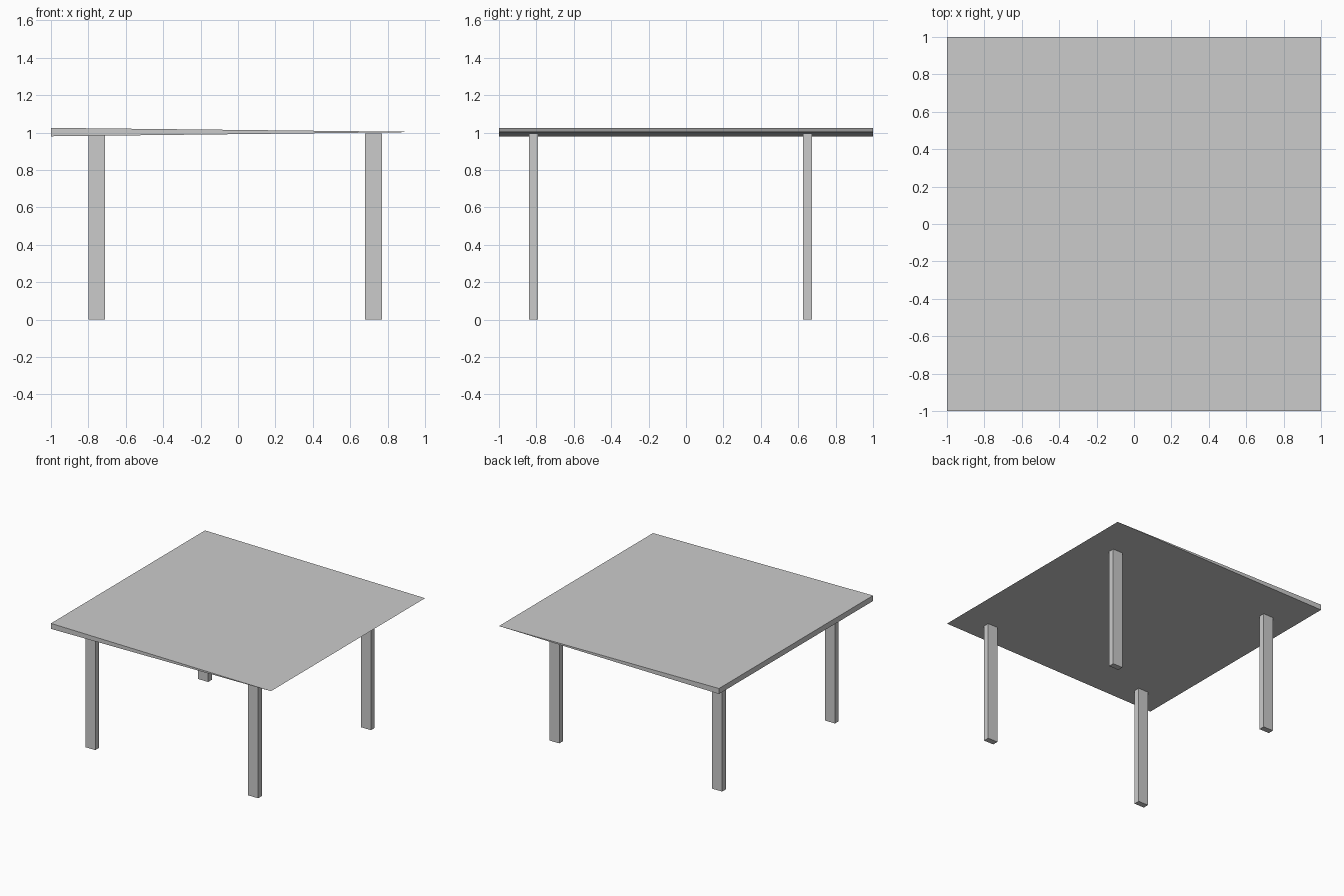
import bpy, bmesh

if "Cube" in bpy.data.objects:
    bpy.data.objects.remove(bpy.data.objects["Cube"])


def finish(name, bm):
    bmesh.ops.recalc_face_normals(bm, faces=bm.faces[:])
    mesh = bpy.data.meshes.new(name)
    bm.to_mesh(mesh)
    bm.free()
    obj = bpy.data.objects.new(name, mesh)
    bpy.context.collection.objects.link(obj)
    return obj


def prism(name, profile, y0, y1):
    """Extrude an (x, z) outline from y0 to y1."""
    bm = bmesh.new()
    face = bm.faces.new([bm.verts.new((x, y0, z)) for x, z in profile])
    ext = bmesh.ops.extrude_face_region(bm, geom=[face])
    verts = [g for g in ext["geom"] if isinstance(g, bmesh.types.BMVert)]
    bmesh.ops.translate(bm, verts=verts, vec=(0, y1 - y0, 0))
    return finish(name, bm)


# Wedge-shaped top: thick on the left, tapering to a sharp edge on the right
prism("table_top", [(-1, 0.98), (1, 1.003), (-1, 1.025)], -1, 1)

# Four rectangular legs
LEG_X, LEG_Y, LEG_H = 0.09, 0.048, 0.996
for side, x in (("left", -0.755), ("right", 0.725)):
    for end, y in (("front", -0.815), ("back", 0.65)):
        x0, x1 = x - LEG_X / 2, x + LEG_X / 2
        prism(f"{end}_{side}_leg",
              [(x0, 0), (x1, 0), (x1, LEG_H), (x0, LEG_H)],
              y - LEG_Y / 2, y + LEG_Y / 2)
